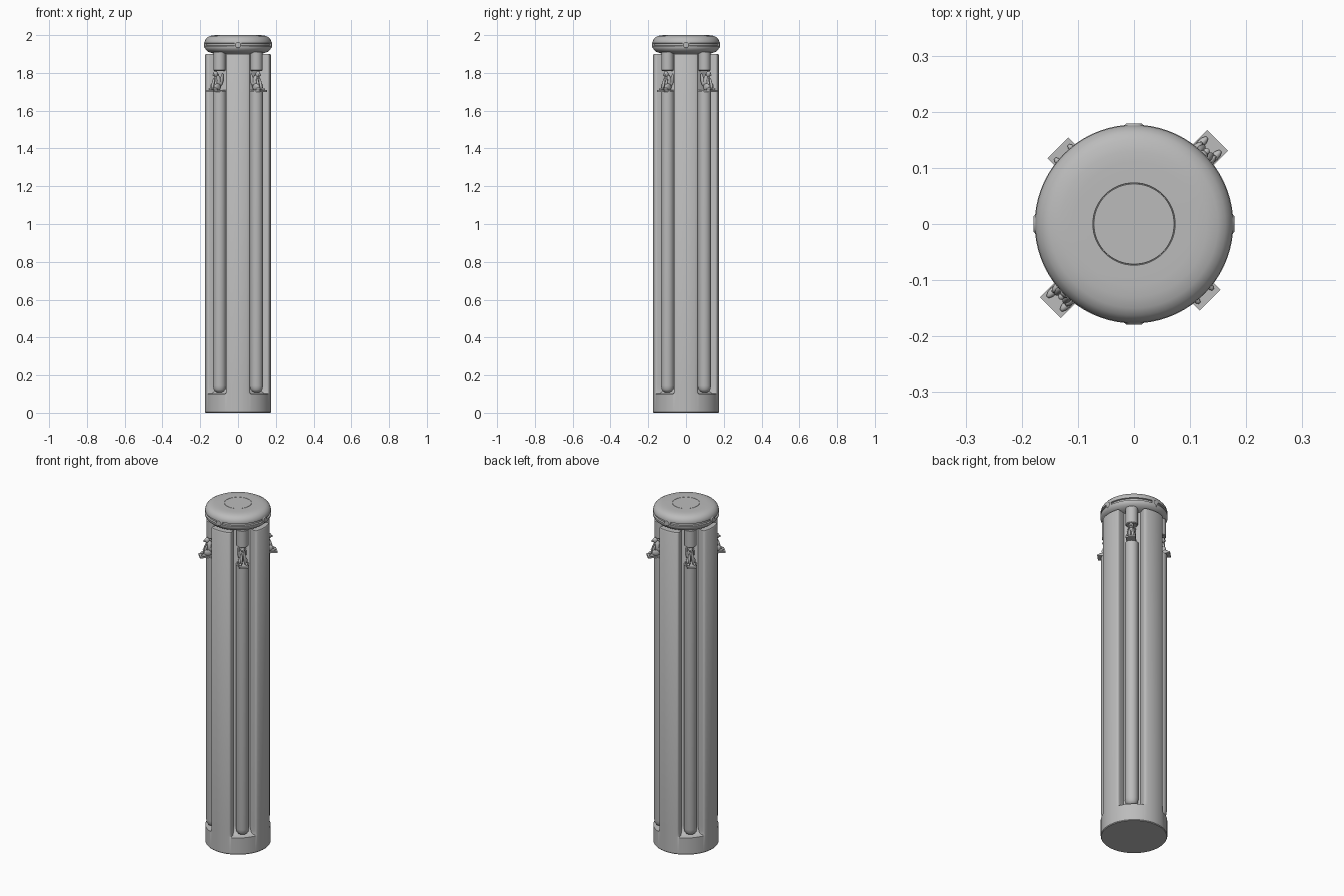
import bpy, bmesh, math
from mathutils import Matrix, Vector

if "Cube" in bpy.data.objects:
    bpy.data.objects.remove(bpy.data.objects["Cube"])

stone = bpy.data.materials.new("grey stone")
stone.diffuse_color = (0.5, 0.5, 0.5, 1)
stone.use_nodes = True
stone.node_tree.nodes["Principled BSDF"].inputs["Base Color"].default_value = stone.diffuse_color


def finish(name, bm, angle=35, matrix=None):
    bmesh.ops.remove_doubles(bm, verts=bm.verts, dist=1e-6)
    bmesh.ops.recalc_face_normals(bm, faces=bm.faces)
    me = bpy.data.meshes.new(name)
    bm.to_mesh(me)
    bm.free()
    ob = bpy.data.objects.new(name, me)
    bpy.context.collection.objects.link(ob)
    me.materials.append(stone)
    if matrix:
        ob.matrix_world = matrix
    bpy.ops.object.select_all(action='DESELECT')
    bpy.context.view_layer.objects.active = ob
    ob.select_set(True)
    bpy.ops.object.shade_smooth_by_angle(angle=math.radians(angle))
    return ob


def skin(bm, rings):
    """Join closed rings of points and cap both ends."""
    vs = [[bm.verts.new(p) for p in ring] for ring in rings]
    n = len(vs[0])
    for a, b in zip(vs, vs[1:]):
        for i in range(n):
            j = (i + 1) % n
            bm.faces.new((a[i], a[j], b[j], b[i]))
    bm.faces.new(vs[0][::-1])
    bm.faces.new(vs[-1])


def lathe(bm, profile, n, cx=0, cy=0):
    skin(bm, [[(cx + r * math.cos(2 * math.pi * i / n), cy + r * math.sin(2 * math.pi * i / n), z)
               for i in range(n)] for r, z in profile])


def box(bm, x0, x1, y0, y1, z0, z1):
    m = Matrix.Translation(((x0 + x1) / 2, (y0 + y1) / 2, (z0 + z1) / 2)) @ \
        Matrix.Diagonal((x1 - x0, y1 - y0, z1 - z0, 1))
    bmesh.ops.create_cube(bm, size=1, matrix=m)


def blob(bm, centre, size, tilt=0):
    m = Matrix.Translation(centre) @ Matrix.Rotation(tilt, 4, 'Y') @ Matrix.Diagonal((*size, 1))
    bmesh.ops.create_uvsphere(bm, u_segments=14, v_segments=10, radius=1, matrix=m)


# fluted shaft: radius by angle away from each diagonal, groove depth by height
R = 0.175
half = [(45, R), (40, R), (35, R), (30, R), (26, R), (24.5, 0.1735), (23.3, 0.170),
        (22.5, 0.164), (20.5, 0.125), (14, 0.120), (7, 0.118)]
quarter = [(-a, r) for a, r in half] + [(0, 0.118)] + [(a, r) for a, r in half[:0:-1]]
levels = [(0, 0, 0.003), (0.004, 0, 0), (0.1, 0, 0), (0.103, 0.45, 0), (0.11, 0.7, 0),
          (0.125, 0.88, 0), (0.15, 1, 0), (1.893, 1, 0), (1.9, 1, 0.004)]
rings = []
for z, depth, inset in levels:
    ring = []
    for k in range(4):
        for a, r in quarter:
            t = math.radians(45 + 90 * k + a)
            rad = R - (R - r) * depth - inset
            ring.append((rad * math.cos(t), rad * math.sin(t), z))
    rings.append(ring)
bm = bmesh.new()
skin(bm, rings)
finish("fluted_shaft", bm)

# rounded cap with a ring groove and a shallow disc on top
bm = bmesh.new()
lathe(bm, [(0.1, 1.895), (0.14, 1.905), (0.158, 1.912), (0.17, 1.922), (0.177, 1.934), (0.177, 1.942),
           (0.168, 1.944), (0.168, 1.955), (0.176, 1.957), (0.176, 1.965), (0.172, 1.977),
           (0.163, 1.988), (0.15, 1.995), (0.13, 1.999), (0.11, 2.0), (0.0735, 2.0),
           (0.073, 1.997), (0.072, 1.997), (0.0715, 2.0), (0.03, 2.0)], 72)
finish("cap", bm)

# studs on the cap ring
for k in range(4):
    bm = bmesh.new()
    lathe(bm, [(0.021, 0.15), (0.021, 0.174), (0.015, 0.179)], 8)
    turn = Matrix.Rotation(math.pi / 2 * k, 4, 'Z') @ Matrix.Translation((0, 0, 1.948)) @ \
        Matrix.Rotation(math.pi / 2, 4, 'Y') @ Matrix.Rotation(math.pi / 8, 4, 'Z')
    finish("cap_stud", bm, 30, turn)

# rods, ledges and small crouching statues in the four flutes (built facing +x)
for k in range(4):
    turn = Matrix.Rotation(math.radians(45 + 90 * k), 4, 'Z')
    reach = 0.211 if k % 2 == 0 else 0.192

    bm = bmesh.new()
    lathe(bm, [(0.012, 0.108), (0.024, 0.113), (0.032, 0.125), (0.035, 0.145), (0.035, 1.702)], 28, 0.138)
    finish("flute_rod", bm, 35, turn)

    bm = bmesh.new()
    lathe(bm, [(0.028, 1.81), (0.032, 1.814), (0.032, 1.91)], 28, 0.138)
    finish("upper_rod", bm, 35, turn)

    bm = bmesh.new()
    box(bm, 0.115, reach, -0.026, 0.026, 1.700, 1.709)
    finish("statue_ledge", bm, 35, turn)

    bm = bmesh.new()
    d = reach - 0.211
    blob(bm, (0.152 + d, 0, 1.752), (0.019, 0.02, 0.042), 0.2)       # torso
    blob(bm, (0.168 + d, 0, 1.793), (0.014, 0.012, 0.016))           # head
    blob(bm, (0.181 + d, 0, 1.789), (0.008, 0.006, 0.006))           # muzzle
    for s in (-1, 1):
        blob(bm, (0.168 + d, s * 0.017, 1.726), (0.022, 0.008, 0.017), -0.4)   # thigh
        blob(bm, (0.186 + d, s * 0.017, 1.714), (0.016, 0.007, 0.007))         # foot
        blob(bm, (0.178 + d, s * 0.010, 1.742), (0.007, 0.007, 0.034), -0.25)  # arm
        blob(bm, (0.139 + d, s * 0.018, 1.765), (0.012, 0.006, 0.032), -0.2)   # folded wing
    finish("statue", bm, 60, turn)
